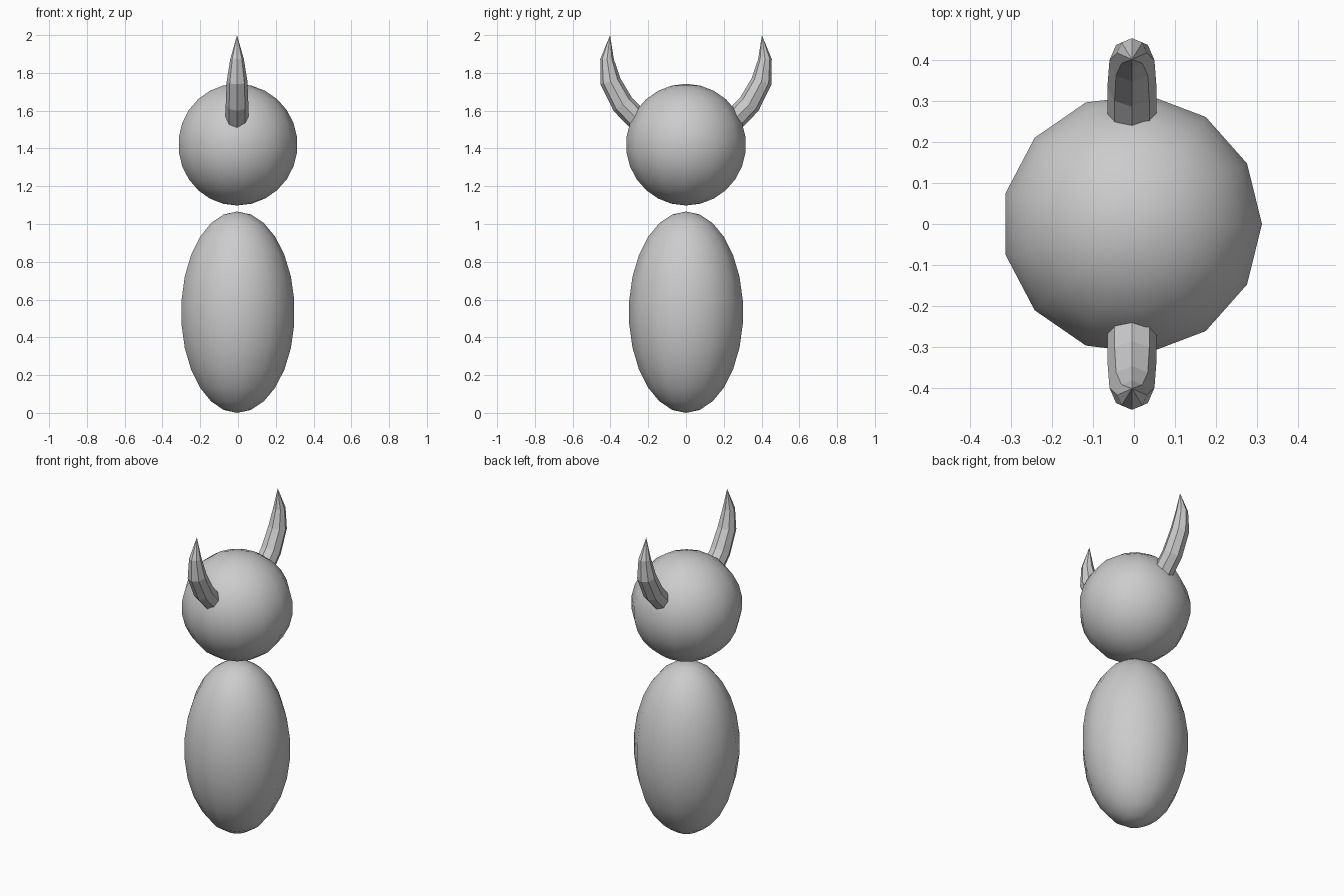
import bpy, bmesh, math
from mathutils import Vector

if "Cube" in bpy.data.objects:
    bpy.data.objects.remove(bpy.data.objects["Cube"])

CX = -0.005  # 13-sided rings are off centre slightly, so the bounds centre on x = 0


def ball(name, z, radius, half_height):
    bpy.ops.mesh.primitive_uv_sphere_add(segments=13, ring_count=13, radius=1)
    ob = bpy.context.object
    ob.name = name
    # put one ring corner exactly on +x
    v = max(ob.data.vertices, key=lambda p: math.hypot(p.co.x, p.co.y)).co
    turn = -math.atan2(v.y, v.x)
    for p in ob.data.vertices:
        x, y, h = p.co
        c, s = math.cos(turn), math.sin(turn)
        p.co = ((x * c - y * s) * radius, (x * s + y * c) * radius, h * half_height)
    ob.location = (CX, 0, z)
    bpy.ops.object.shade_smooth()
    return ob


def horn(name, side):
    # rings along the curve: y, z, radius, tangent angle in the yz plane
    rings = [(0.205, 1.50, 0.06, 45), (0.335, 1.634, 0.06, 54),
             (0.40, 1.755, 0.055, 74), (0.418, 1.873, 0.036, 90)]
    bm = bmesh.new()
    loops = []
    for y, z, r, deg in rings:
        a = math.radians(deg)
        out = Vector((0, math.sin(a), -math.cos(a)))
        loops.append([bm.verts.new(Vector((CX, y, z))
                      + out * r * math.cos(i * math.tau / 8)
                      + Vector((r * math.sin(i * math.tau / 8), 0, 0))) for i in range(8)])
    tip = bm.verts.new((CX, 0.402, 2.0))
    for i in range(8):
        j = (i + 1) % 8
        for a, b in zip(loops, loops[1:]):
            bm.faces.new((a[i], a[j], b[j], b[i]))
        bm.faces.new((loops[-1][i], loops[-1][j], tip))
    bm.faces.new(loops[0])
    for v in bm.verts:
        v.co.y *= side
    bmesh.ops.recalc_face_normals(bm, faces=bm.faces)
    me = bpy.data.meshes.new(name)
    bm.to_mesh(me)
    bm.free()
    ob = bpy.data.objects.new(name, me)
    bpy.context.collection.objects.link(ob)
    return ob


# egg-shaped body and round head
ball("body", 0.533, 0.305, 0.533)
ball("head", 1.42, 0.32, 0.322)

# faceted curved horns on both sides, roots sunk into the head
horn("front_horn", -1)
horn("back_horn", 1)
